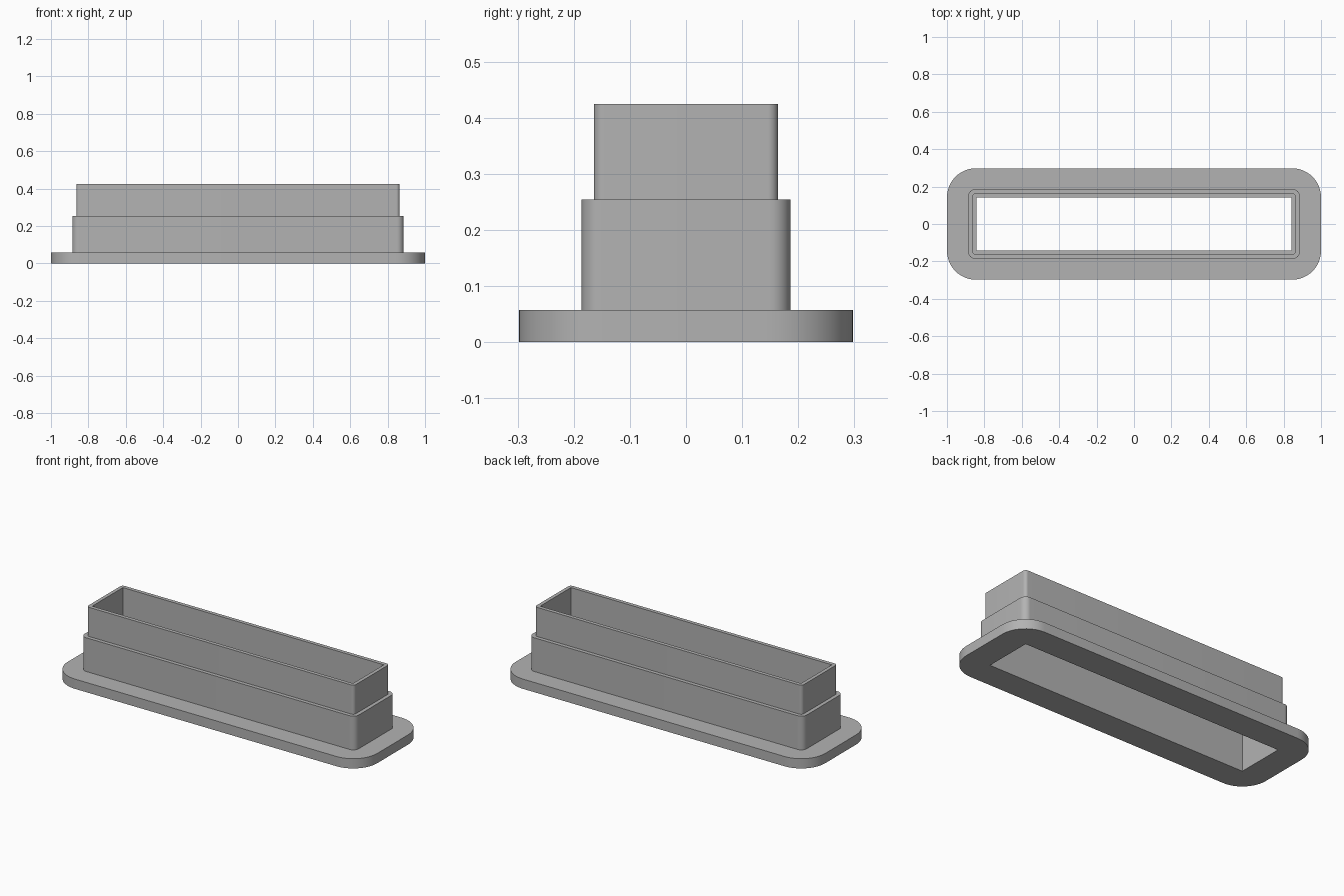
import bpy, bmesh
from math import cos, sin, pi, radians

default = bpy.data.objects.get("Cube")
if default:
    bpy.data.objects.remove(default, do_unlink=True)

CORNER_STEPS = 12

# Half sizes (x, y), corner radius of each stage, and the heights of its steps
FLANGE = (1.0, 0.298, 0.155)
LOWER = (0.886, 0.186, 0.036)
UPPER = (0.864, 0.164, 0.018)
BORE = (0.843, 0.142, 0.0)
FLANGE_TOP, LOWER_TOP, UPPER_TOP = 0.057, 0.254, 0.424


def rounded_loop(bm, size, z):
    """Ring of vertices around a rounded rectangle."""
    hx, hy, r = size
    ring = []
    for quarter, (sx, sy) in enumerate(((1, 1), (-1, 1), (-1, -1), (1, -1))):
        for i in range(CORNER_STEPS + 1):
            a = (quarter + i / CORNER_STEPS) * pi / 2
            ring.append(bm.verts.new((sx * (hx - r) + r * cos(a),
                                      sy * (hy - r) + r * sin(a), z)))
    return ring


def bridge(bm, a, b):
    """Quads between two rings with equal vertex counts."""
    n = len(a)
    for i in range(n):
        j = (i + 1) % n
        bm.faces.new((a[i], a[j], b[j], b[i]))


# Warm-free mid grey plastic
grey = bpy.data.materials.new("plain grey")
grey.use_nodes = True
colour = (0.45, 0.45, 0.45, 1)
grey.diffuse_color = colour
grey.node_tree.nodes["Principled BSDF"].inputs["Base Color"].default_value = colour

# Stepped sleeve: closed wall section from the base up, over the rim, down the bore
section = [(FLANGE, 0), (FLANGE, FLANGE_TOP),
           (LOWER, FLANGE_TOP), (LOWER, LOWER_TOP),
           (UPPER, LOWER_TOP), (UPPER, UPPER_TOP),
           (BORE, UPPER_TOP), (BORE, 0)]
bm = bmesh.new()
rings = [rounded_loop(bm, size, z) for size, z in section]
for k, ring in enumerate(rings):
    bridge(bm, ring, rings[(k + 1) % len(rings)])

# Collapse the bore's square corners to single vertices
bmesh.ops.remove_doubles(bm, verts=bm.verts, dist=0.0001)
bmesh.ops.recalc_face_normals(bm, faces=bm.faces)

mesh = bpy.data.meshes.new("flanged_sleeve")
bm.to_mesh(mesh)
bm.free()
mesh.materials.append(grey)
sleeve = bpy.data.objects.new("flanged_sleeve", mesh)
bpy.context.collection.objects.link(sleeve)

# Smooth rounded corners, sharp step edges
bpy.context.view_layer.objects.active = sleeve
sleeve.select_set(True)
bpy.ops.object.shade_smooth_by_angle(angle=radians(30))
